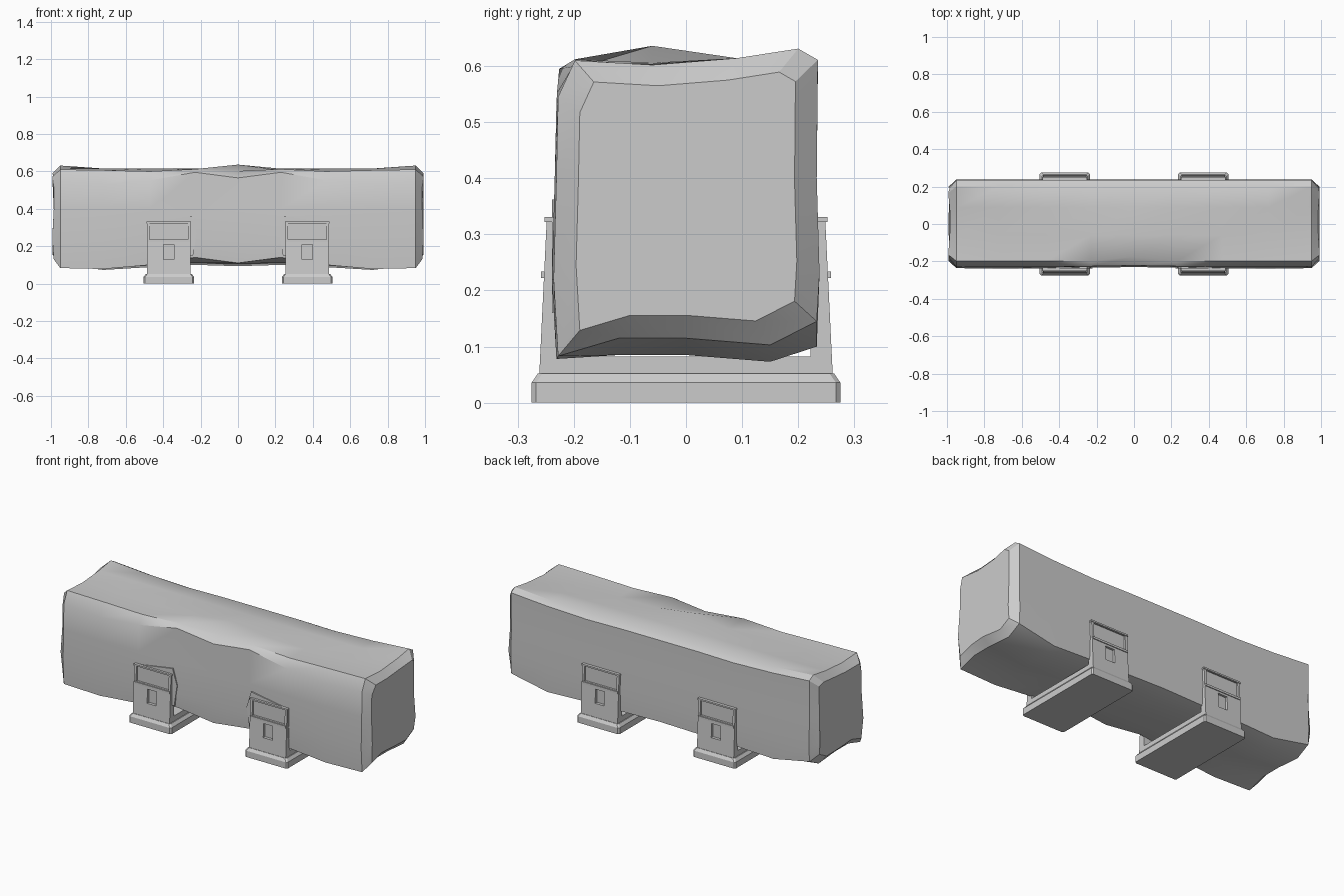
import bpy, bmesh, math

if "Cube" in bpy.data.objects:
    bpy.data.objects.remove(bpy.data.objects["Cube"])


def finish(bm, name, angle=30):
    bmesh.ops.recalc_face_normals(bm, faces=bm.faces)
    me = bpy.data.meshes.new(name)
    bm.to_mesh(me)
    bm.free()
    ob = bpy.data.objects.new(name, me)
    bpy.context.collection.objects.link(ob)
    bpy.ops.object.select_all(action='DESELECT')
    ob.select_set(True)
    bpy.context.view_layer.objects.active = ob
    if angle:
        bpy.ops.object.shade_smooth_by_angle(angle=math.radians(angle))
    return ob


def loft(bm, rings):
    vs = [[bm.verts.new(p) for p in r] for r in rings]
    n = len(rings[0])
    for a, b in zip(vs, vs[1:]):
        for i in range(n):
            j = (i + 1) % n
            bm.faces.new((a[i], a[j], b[j], b[i]))
    bm.faces.new(vs[0])
    bm.faces.new(vs[-1])


# rough stone beam: x, front y, front bottom z, front top z, top edge z,
# crest z, back top z, back bottom z, underside z
stations = [
    (0.00, -.222, .110, .565, .602, .636, .610, .120, .105),
    (0.23, -.226, .140, .595, .612, .606, .610, .115, .112),
    (0.47, -.230, .100, .552, .600, .600, .606, .110, .100),
    (0.72, -.231, .078, .530, .606, .604, .615, .100, .085),
    (0.95, -.228, .083, .545, .610, .602, .631, .145, .115),
]


def section(s, side):
    x, yf, zfb, zft, ztf, zm, ztb, zbb, zu = s
    pts = [(yf, zfb), (yf - .008, .22), (yf - .003, .4), (yf, zft),
           (-.175 if x == 0 else -.198, ztf), (-.06, zm), (.09, .614), (.2, ztb),
           (.235, ztb - .02), (.233, .4), (.238, .23), (.233, zbb),
           (.15, zu - .012), (0, zu), (-.12, zu)]
    return [(side * x, y, z) for y, z in pts]


def cap(s, side):
    # inset end ring that leaves a broken chamfer around the end face
    out = []
    for i, (x, y, z) in enumerate(section(s, side)):
        out.append((side * (.985 + .008 * (i % 3 == 1)), y * .83, .37 + (z - .37) * .84))
    return out


bm = bmesh.new()
rings = [cap(stations[-1], -1)]
rings += [section(s, -1) for s in reversed(stations[1:])]
rings += [section(s, 1) for s in stations]
rings.append(cap(stations[-1], 1))
loft(bm, rings)
finish(bm, "stone_beam", 32)


def prism_y(name, pts, y0, y1):
    bm = bmesh.new()
    loft(bm, [[(x, y, z) for x, z in pts] for y in (y0, y1)])
    return finish(bm, name, 0)


def box(name, x0, x1, y0, y1, z0, z1):
    return prism_y(name, [(x0, z0), (x1, z0), (x1, z1), (x0, z1)], y0, y1)


def cut(ob, cutter):
    cutter.hide_render = True
    m = ob.modifiers.new("cut", 'BOOLEAN')
    m.operation = 'DIFFERENCE'
    m.solver = 'EXACT'
    m.object = cutter
    bpy.context.view_layer.objects.active = ob
    bpy.ops.object.modifier_apply(modifier=m.name)
    bpy.data.objects.remove(cutter)


for side, label in ((-1, "left"), (1, "right")):
    cx = side * .37

    # U shaped cradle with sloping outer faces
    u = [(-.262, .04), (.262, .04), (.248, .33), (.222, .33), (.222, .082),
         (-.222, .082), (-.222, .33), (-.248, .33)]
    bm = bmesh.new()
    loft(bm, [[(cx + dx, y, z) for y, z in u] for dx in (-.117, .117)])
    cradle = finish(bm, label + "_cradle", 0)

    # recessed top panel and small slot on both faces
    for s in (-1, 1):
        ya, yb = sorted((s * .241, s * .3))
        cut(cradle, box("cutter", cx - .103, cx + .103, ya, yb, .236, .32))
        cut(cradle, box("cutter", cx - .029, cx + .029, ya, yb, .13, .21))
        # lip below the panel
        ya, yb = sorted((s * .235, s * .258))
        box(label + "_lip", cx - .114, cx + .114, ya, yb, .222, .234)
        # overhanging cap along the top
        ya, yb = sorted((s * .228, s * .252))
        box(label + "_cap", cx - .12, cx + .12, ya, yb, .322, .331)

    # bevelled foot with clipped corners
    def foot_ring(w, d, z, c=.018):
        return [(cx - w, -d + c, z), (cx - w + c, -d, z), (cx + w - c, -d, z), (cx + w, -d + c, z),
                (cx + w, d - c, z), (cx + w - c, d, z), (cx - w + c, d, z), (cx - w, d - c, z)]
    bm = bmesh.new()
    loft(bm, [foot_ring(.135, .275, 0, .008), foot_ring(.135, .275, .036, .008),
              foot_ring(.122, .264, .052, .008)])
    finish(bm, label + "_foot", 0)

    # rough raised stone patch behind the front bracket
    patch = [(.49, .16), (.49, .325), (.25, .362), (.222, .27), (.24, .15)]
    prism_y(label + "_stone_patch", [(side * x, z) for x, z in patch], -.2, -.2385)
